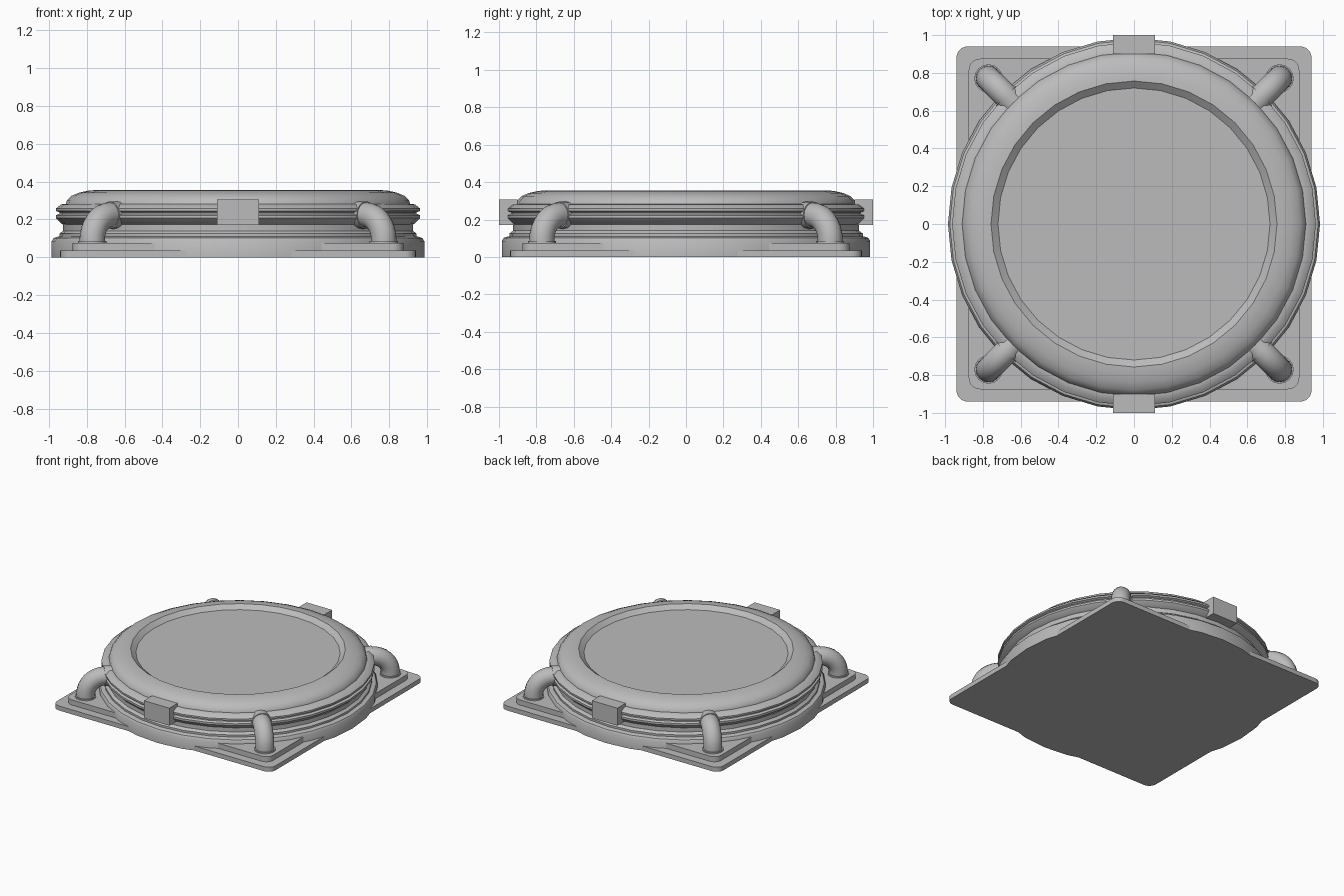
import bpy, bmesh, math
from mathutils import Vector

cube = bpy.data.objects.get("Cube")
if cube:
    bpy.data.objects.remove(cube, do_unlink=True)

# Single grey material
grey = bpy.data.materials.new("plain_grey")
grey.use_nodes = True
GREY = (0.5, 0.5, 0.5, 1)
grey.diffuse_color = GREY
grey.node_tree.nodes["Principled BSDF"].inputs["Base Color"].default_value = GREY


def finish(name, bm, smooth=True):
    bmesh.ops.recalc_face_normals(bm, faces=bm.faces)
    mesh = bpy.data.meshes.new(name)
    bm.to_mesh(mesh)
    bm.free()
    mesh.materials.append(grey)
    obj = bpy.data.objects.new(name, mesh)
    bpy.context.collection.objects.link(obj)
    if smooth:
        bpy.ops.object.select_all(action='DESELECT')
        obj.select_set(True)
        bpy.context.view_layer.objects.active = obj
        bpy.ops.object.shade_smooth_by_angle(angle=math.radians(35))
    return obj


def skin(name, rings):
    """Join equal-sized rings of points into a capped solid."""
    bm = bmesh.new()
    loops = [[bm.verts.new(p) for p in ring] for ring in rings]
    n = len(loops[0])
    for a, b in zip(loops, loops[1:]):
        for i in range(n):
            j = (i + 1) % n
            bm.faces.new((a[i], a[j], b[j], b[i]))
    bm.faces.new(loops[0])
    bm.faces.new(loops[-1])
    return finish(name, bm)


def lathe(name, profile, sides=32):
    angles = [math.tau * i / sides for i in range(sides)]
    return skin(name, [[(r * math.cos(a), r * math.sin(a), z) for a in angles]
                       for r, z in profile])


def rounded_plate(name, half, radius, z0, z1):
    outline = []
    for corner in range(4):
        mid = math.pi / 4 + corner * math.pi / 2
        c = (half - radius) * math.sqrt(2)
        for k in range(7):
            a = corner * math.pi / 2 + k * math.pi / 12
            outline.append((c * math.cos(mid) + radius * math.cos(a),
                            c * math.sin(mid) + radius * math.sin(a)))
    return skin(name, [[(x, y, z) for x, y in outline] for z in (z0, z1)])


def tube(name, stations, heading, sides=16):
    """Sweep a circle along (distance, height, tilt, radius) stations."""
    out = Vector((math.cos(heading), math.sin(heading), 0))
    side = Vector((-out.y, out.x, 0))
    up = Vector((0, 0, 1))
    rings = []
    for d, z, tilt, r in stations:
        across = out * math.cos(tilt) + up * math.sin(tilt)
        rings.append([out * d + up * z + r * (across * math.cos(a) + side * math.sin(a))
                      for a in (math.tau * i / sides for i in range(sides))])
    return skin(name, rings)


# Stepped square base
rounded_plate("base_plate", 0.94, 0.06, 0, 0.035)
rounded_plate("upper_plate", 0.875, 0.06, 0.035, 0.075)

# Round body
lathe("base_ring", [(0.985, 0), (0.985, 0.085), (0.975, 0.102), (0.95, 0.11), (0.9, 0.11)])
lathe("neck", [(0.945, 0.1), (0.945, 0.125), (0.925, 0.14), (0.925, 0.18)])
lathe("drum", [(0.91, 0.17), (0.93, 0.175), (0.963, 0.207), (0.963, 0.222),
               (0.945, 0.23), (0.945, 0.238), (0.963, 0.245), (0.963, 0.258),
               (0.935, 0.28), (0.91, 0.282), (0.905, 0.3), (0.88, 0.325),
               (0.84, 0.342), (0.79, 0.353), (0.757, 0.355), (0.72, 0.325)])

# Corner pipes with collars
BEND, FOOT, RADIUS = 0.13, 1.09, 0.067
for index, place in enumerate(("back_left", "back_right", "front_right", "front_left")):
    heading = math.pi / 4 + index * math.pi / 2
    path = [(FOOT, 0.06, 0, RADIUS)]
    for k in range(9):
        t = k * math.pi / 16
        path.append((FOOT - BEND + BEND * math.cos(t), 0.093 + BEND * math.sin(t), t, RADIUS))
    path.append((0.86, 0.223, math.pi / 2, RADIUS))
    tube("pipe_" + place, path, heading)
    tube("foot_collar_" + place, [(FOOT, 0.07, 0, 0.075), (FOOT, 0.085, 0, 0.075)], heading)
    tube("wall_collar_" + place, [(0.96, 0.223, math.pi / 2, 0.073),
                                  (0.86, 0.223, math.pi / 2, 0.073)], heading)

# Front and back clips
for name, direction in (("front_clip", -1), ("back_clip", 1)):
    bm = bmesh.new()
    bmesh.ops.create_cube(bm, size=1)
    bmesh.ops.scale(bm, vec=(0.22, 0.1, 0.136), verts=bm.verts)
    bmesh.ops.translate(bm, vec=(0, 0.95 * direction, 0.238), verts=bm.verts)
    finish(name, bm, smooth=False)
